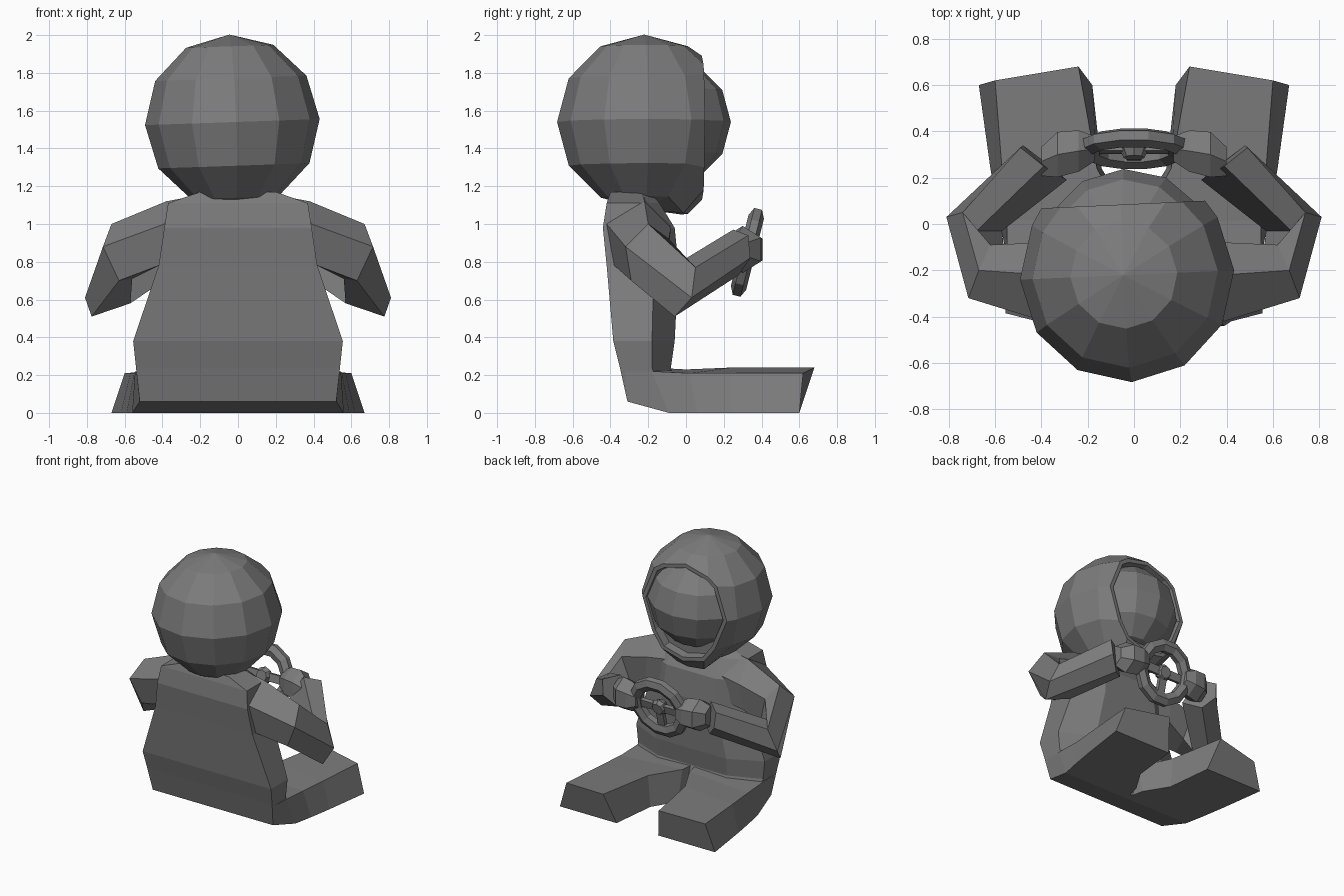
import bpy, bmesh, math
from mathutils import Vector, Matrix

cube = bpy.data.objects.get("Cube")
if cube:
    bpy.data.objects.remove(cube, do_unlink=True)

grey = bpy.data.materials.new("matte grey")
grey.use_nodes = True
grey.diffuse_color = (0.2, 0.2, 0.2, 1)
grey.node_tree.nodes["Principled BSDF"].inputs["Base Color"].default_value = (0.2, 0.2, 0.2, 1)


def finish(bm, name):
    bmesh.ops.recalc_face_normals(bm, faces=bm.faces[:])
    mesh = bpy.data.meshes.new(name)
    bm.to_mesh(mesh)
    bm.free()
    mesh.materials.append(grey)
    ob = bpy.data.objects.new(name, mesh)
    bpy.context.collection.objects.link(ob)
    return ob


def loft(name, rings, closed=False):
    """Skin a list of equal rings, capping the ends unless the loop closes."""
    bm = bmesh.new()
    rows = [[bm.verts.new(p) for p in ring] for ring in rings]
    n = len(rows[0])
    pairs = list(zip(rows, rows[1:] + rows[:1])) if closed else list(zip(rows, rows[1:]))
    for a, b in pairs:
        for i in range(n):
            j = (i + 1) % n
            bm.faces.new((a[i], a[j], b[j], b[i]))
    if not closed:
        bm.faces.new(rows[0])
        bm.faces.new(rows[-1])
    return finish(bm, name)


def mirrored_loft(name, rings):
    for side, s in (("left", 1), ("right", -1)):
        loft(f"{side}_{name}", [[(s * x, y, z) for x, y, z in ring] for ring in rings])


def circle(sides, offset=0.0):
    return [math.tau * (k + offset) / sides for k in range(sides)]


# Torso: flat back, tapered chest (z, half width, back y, side y, front y)
sections = [(0, 0.53, -0.09, -0.085, -0.03), (0.06, 0.52, -0.31, -0.12, -0.02),
            (0.24, 0.54, -0.35, -0.18, -0.08), (0.38, 0.555, -0.385, -0.18, -0.06),
            (0.78, 0.42, -0.42, -0.17, -0.04), (0.98, 0.39, -0.44, -0.15, -0.06),
            (1.11, 0.37, -0.42, -0.22, -0.14), (1.17, 0.2, -0.4, -0.24, -0.19)]
loft("torso", [[(w, b, z), (w, s, z), (w * 0.55, f, z), (-w * 0.55, f, z), (-w, s, z), (-w, b, z)]
               for z, w, b, s, f in sections])

# Neck
loft("neck", [[(0.14 * math.cos(a) - 0.02, -0.26 + 0.09 * math.sin(a), z) for a in circle(8)]
              for z in (1.12, 1.22)])

# Legs: splayed, sloping outer sides, running back into the hips
mirrored_loft("leg", [
    [(0, -0.28, 0.06), (0.52, -0.31, 0.06), (0.537, -0.34, 0.22), (0, -0.3, 0.24)],
    [(0, -0.09, 0), (0.56, -0.09, 0), (0.545, -0.18, 0.22), (0, -0.18, 0.24)],
    [(0.03, 0.06, 0), (0.59, 0.06, 0), (0.55, 0.02, 0.21), (0.03, 0, 0.23)],
    [(0.14, 0.24, 0), (0.62, 0.24, 0), (0.57, 0.24, 0.21), (0.16, 0.24, 0.24)],
    [(0.18, 0.6, 0), (0.67, 0.6, 0), (0.6, 0.62, 0.21), (0.24, 0.68, 0.24)]])

# Arms: shoulder slope, shoulder corner, elbow, wrist
# (each ring: top, outer ridge, outer bottom, inner bottom, inner top)
mirrored_loft("arm", [
    [(0.22, -0.22, 1.15), (0.24, -0.41, 1.04), (0.3, -0.38, 0.8), (0.3, -0.1, 0.8), (0.25, -0.09, 1)],
    [(0.38, -0.22, 1.12), (0.39, -0.42, 1), (0.42, -0.38, 0.78), (0.42, -0.1, 0.78), (0.4, -0.08, 0.98)],
    [(0.67, -0.2, 1), (0.715, -0.32, 0.88), (0.63, -0.29, 0.7), (0.56, -0.12, 0.71), (0.62, -0.09, 0.92)],
    [(0.74, 0.05, 0.77), (0.81, 0.03, 0.61), (0.775, -0.06, 0.51), (0.57, -0.03, 0.58), (0.68, -0.03, 0.8)],
    [(0.49, 0.33, 0.94), (0.48, 0.34, 0.82), (0.4, 0.28, 0.73), (0.29, 0.19, 0.77), (0.39, 0.25, 0.97)]])

# Hands: faceted fists on the rim
knuckles = [(0.4, 0.27, 0.08), (0.33, 0.3, 0.125), (0.24, 0.315, 0.115), (0.17, 0.325, 0.07)]
mirrored_loft("hand", [[(x, y + 0.9 * r * math.cos(a), 0.865 + r * math.sin(a))
                        for a in circle(6, 0.5)] for x, y, r in knuckles])

# Steering wheel: thick tilted rim, hub and three spokes
tilt = Matrix.Translation((0, 0.325, 0.85)) @ Matrix.Rotation(math.radians(-14), 4, "X")
section = [(0.2 + 0.052 * math.cos(b), 0.042 * math.sin(b)) for b in circle(6, 0.5)]
rim = [[(r * math.cos(a), y, r * math.sin(a)) for r, y in section] for a in circle(12, 0.5)]
loft("wheel_rim", rim, closed=True).matrix_world = tilt
hub = loft("wheel_hub", [[(r * math.cos(a), y, r * math.sin(a)) for a in circle(8)]
                         for y, r in ((-0.04, 0.045), (0, 0.065), (0.03, 0.045))])
hub.matrix_world = tilt
for side, angle in (("left", 0), ("right", 180), ("lower", 270)):
    c, s = math.cos(math.radians(angle)), math.sin(math.radians(angle))
    corners = ((-0.03, -0.015), (0.03, -0.015), (0.03, 0.015), (-0.03, 0.015))
    spoke = loft(f"{side}_spoke", [[(r * c - w * s, y, r * s + w * c) for w, y in corners]
                                   for r in (0.03, 0.19)])
    spoke.matrix_world = tilt

# Helmet: slightly turned sphere with a flat, flared open front and a chin guard
centre = Vector((-0.03, -0.22, 1.54))
turn = Matrix.Rotation(math.radians(2.5), 4, "Z") @ Matrix.Rotation(math.radians(-2), 4, "Y")
bm = bmesh.new()
bmesh.ops.create_uvsphere(bm, u_segments=12, v_segments=6, radius=0.463,
                          matrix=Matrix.Translation(centre) @ turn)
bmesh.ops.bisect_plane(bm, geom=bm.verts[:] + bm.edges[:] + bm.faces[:],
                       plane_co=(-0.03, 0.085, 1.54), plane_no=(-0.05, 1, 0), clear_outer=True)
for v in bm.verts:
    if v.co.y > -0.03 and v.co.z < 1.27:
        v.co.z -= 0.085
    elif v.is_boundary:
        v.co.x = centre.x + (v.co.x - centre.x) * 1.08
        v.co.z = centre.z + (v.co.z - centre.z) * 1.07
edges = [e for e in bm.edges if e.is_boundary]
opening = bmesh.ops.contextual_create(bm, geom=edges)["faces"]
bmesh.ops.recalc_face_normals(bm, faces=bm.faces[:])
bmesh.ops.inset_region(bm, faces=opening, thickness=0.03)
bmesh.ops.inset_region(bm, faces=opening, thickness=0.01, depth=-0.06)
finish(bm, "helmet")

# Face: smaller ball bulging through the opening
bm = bmesh.new()
bmesh.ops.create_uvsphere(bm, u_segments=12, v_segments=6, radius=0.338,
                          matrix=Matrix.Translation((-0.03, -0.1, 1.54)) @ turn
                          @ Matrix.Diagonal((1.07, 1, 1, 1)))
finish(bm, "face")
